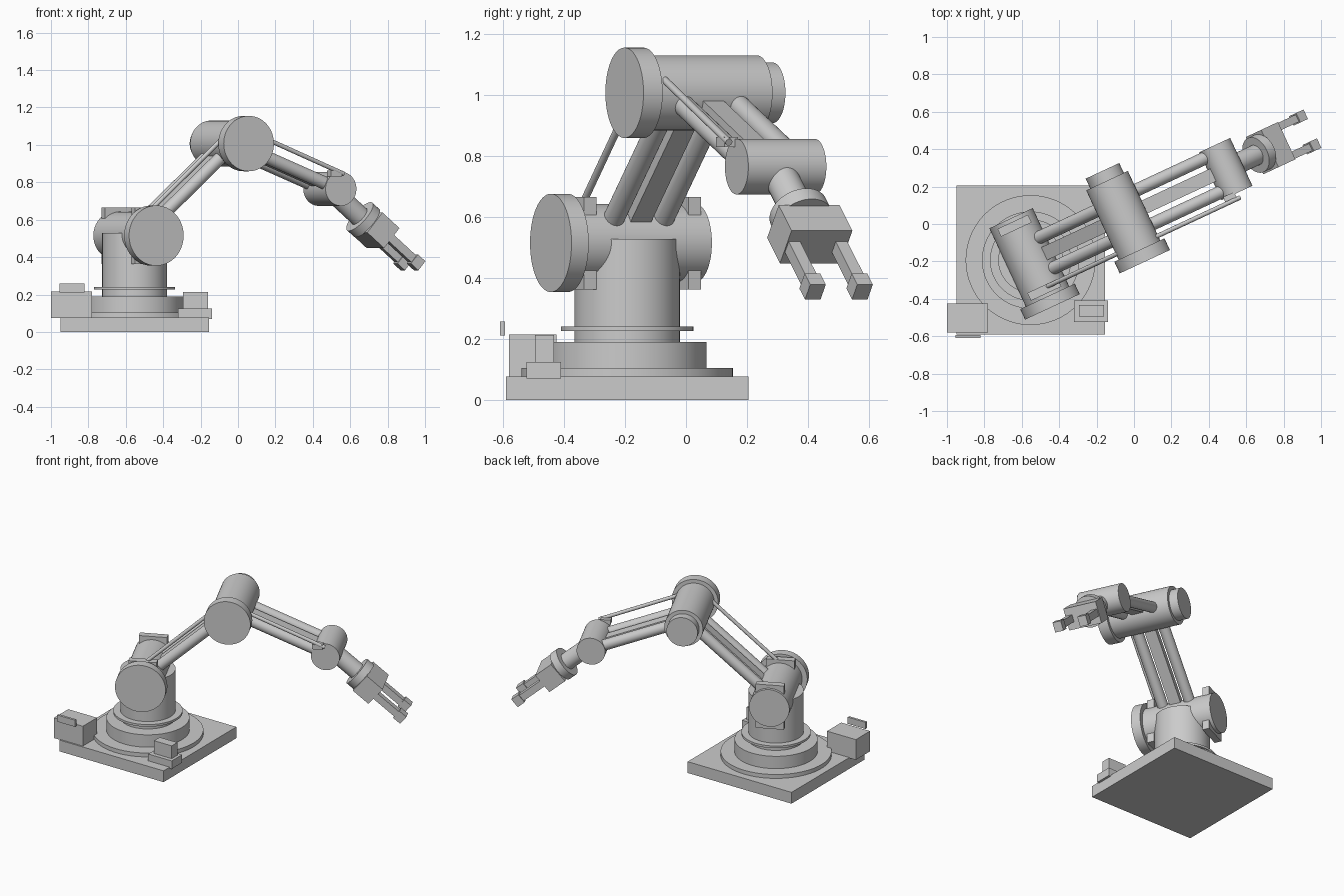
import bpy
import bmesh
from math import radians
from mathutils import Matrix, Vector

if "Cube" in bpy.data.objects:
    bpy.data.objects.remove(bpy.data.objects["Cube"])

WORLD = Matrix.Identity(4)
# arm frame: x along the arm, y sideways, origin on the turntable axis
ARM = Matrix.Translation((-0.553, -0.193, 0)) @ Matrix.Rotation(radians(25), 4, 'Z')

SHOULDER = Vector((0, 0, 0.515))
ELBOW = Vector((0.55, 0, 1.007))
WRIST = Vector((1.152, 0, 0.765))
# tool frame: x points out along the pitched hand
HAND = ARM @ Matrix.Translation(WRIST) @ Matrix.Rotation(radians(40), 4, 'Y')


def finish(name, bm, matrix):
    mesh = bpy.data.meshes.new(name)
    bm.to_mesh(mesh)
    bm.free()
    ob = bpy.data.objects.new(name, mesh)
    bpy.context.collection.objects.link(ob)
    ob.matrix_world = matrix
    return ob


def box(name, lo, hi, frame=WORLD):
    lo, hi = Vector(lo), Vector(hi)
    bm = bmesh.new()
    bmesh.ops.create_cube(bm, size=1)
    bmesh.ops.scale(bm, vec=hi - lo, verts=bm.verts)
    return finish(name, bm, frame @ Matrix.Translation((lo + hi) / 2))


def between(p, q):
    d = q - p
    x = d.normalized()
    y = Vector((0, 1, 0)) if abs(x.y) < 0.9 else Vector((1, 0, 0))
    z = x.cross(y).normalized()
    y = z.cross(x)
    rot = Matrix((x, y, z)).transposed().to_4x4()
    return Matrix.Translation((p + q) / 2) @ rot, d.length


def rod(name, p, q, r, frame=WORLD, sides=64):
    m, length = between(Vector(p), Vector(q))
    bm = bmesh.new()
    bmesh.ops.create_cone(bm, cap_ends=True, segments=sides, radius1=r, radius2=r, depth=length)
    ob = finish(name, bm, frame @ m @ Matrix.Rotation(radians(90), 4, 'Y'))
    bpy.ops.object.select_all(action='DESELECT')
    ob.select_set(True)
    bpy.context.view_layer.objects.active = ob
    bpy.ops.object.shade_smooth_by_angle(angle=radians(35))
    return ob


def beam(name, p, q, width, thick, frame):
    m, length = between(p, q)
    half = Vector((length, width, thick)) / 2
    return box(name, -half, half, frame @ m)


def cross_drum(name, centre, v0, v1, r):
    rod(name, centre + Vector((0, v0, 0)), centre + Vector((0, v1, 0)), r, ARM)


# base plate and turntable stack
box("base_plate", (-0.95, -0.59, 0), (-0.156, 0.205, 0.078))
for name, z0, z1, r in [("turntable_foot", 0.07, 0.105, 0.347),
                        ("turntable", 0.10, 0.19, 0.26),
                        ("column_ring", 0.226, 0.241, 0.217),
                        ("column", 0.18, 0.528, 0.173)]:
    rod(name, (0, 0, z0), (0, 0, z1), r, ARM, 96)

# control boxes on the base
box("control_box", (-1.0, -0.58, 0.075), (-0.78, -0.425, 0.215))
box("control_panel", (-0.955, -0.61, 0.212), (-0.82, -0.594, 0.258))
box("connector_base", (-0.32, -0.523, 0.07), (-0.14, -0.41, 0.125))
box("connector_block", (-0.295, -0.495, 0.12), (-0.16, -0.433, 0.213))

# shoulder, elbow and wrist drums
cross_drum("shoulder_drum", SHOULDER, -0.25, 0.247, 0.128)
cross_drum("shoulder_flange", SHOULDER, -0.276, -0.214, 0.161)
for name, v in [("shoulder_clamp_left", 0.203), ("shoulder_clamp_right", -0.175)]:
    box(name, (-0.09, v - 0.023, 0.363), (0.09, v + 0.023, 0.665), ARM)
cross_drum("elbow_drum", ELBOW, -0.25, 0.212, 0.123)
cross_drum("elbow_flange", ELBOW, -0.266, -0.197, 0.148)
cross_drum("elbow_cap", ELBOW, 0.2, 0.27, 0.099)
cross_drum("wrist_drum", WRIST, -0.141, 0.141, 0.091)

# twin tubes and centre beam of each arm link
for name, p, q, v in [("upper_arm", SHOULDER, ELBOW, 0.09), ("forearm", ELBOW, WRIST, 0.1)]:
    for side, s in [("left", 1), ("right", -1)]:
        off = Vector((0, s * v, 0))
        rod(f"{name}_tube_{side}", p + off, q + off, 0.035, ARM, 32)
    beam(f"{name}_beam", p, q, 0.075, 0.04, ARM)

# linkage rods with end brackets
rod("upper_linkage", (-0.05, -0.165, 0.59), (0.47, -0.165, 1.06), 0.012, ARM, 20)
rod("forearm_linkage", (0.58, -0.17, 1.08), (1.155, -0.17, 0.845), 0.012, ARM, 20)
box("wrist_bracket", (1.075, -0.18, 0.83), (1.14, -0.13, 0.862), ARM)

# hand: stem, flange and palm
rod("hand_stem", (0, 0, 0), (0.25, 0, 0), 0.056, HAND, 48)
rod("hand_flange", (0.23, 0, 0), (0.284, 0, 0), 0.1, HAND)
box("palm", (0.28, -0.11, -0.07), (0.41, 0.11, 0.07), HAND)

# gripper fingers
for side, s in [("left", 1), ("right", -1)]:
    v = s * 0.085
    box(f"finger_{side}", (0.4, v - 0.021, -0.023), (0.6, v + 0.021, 0.023), HAND)
    box(f"finger_tip_{side}", (0.583, v - 0.028, -0.032), (0.64, v + 0.028, 0.032), HAND)
